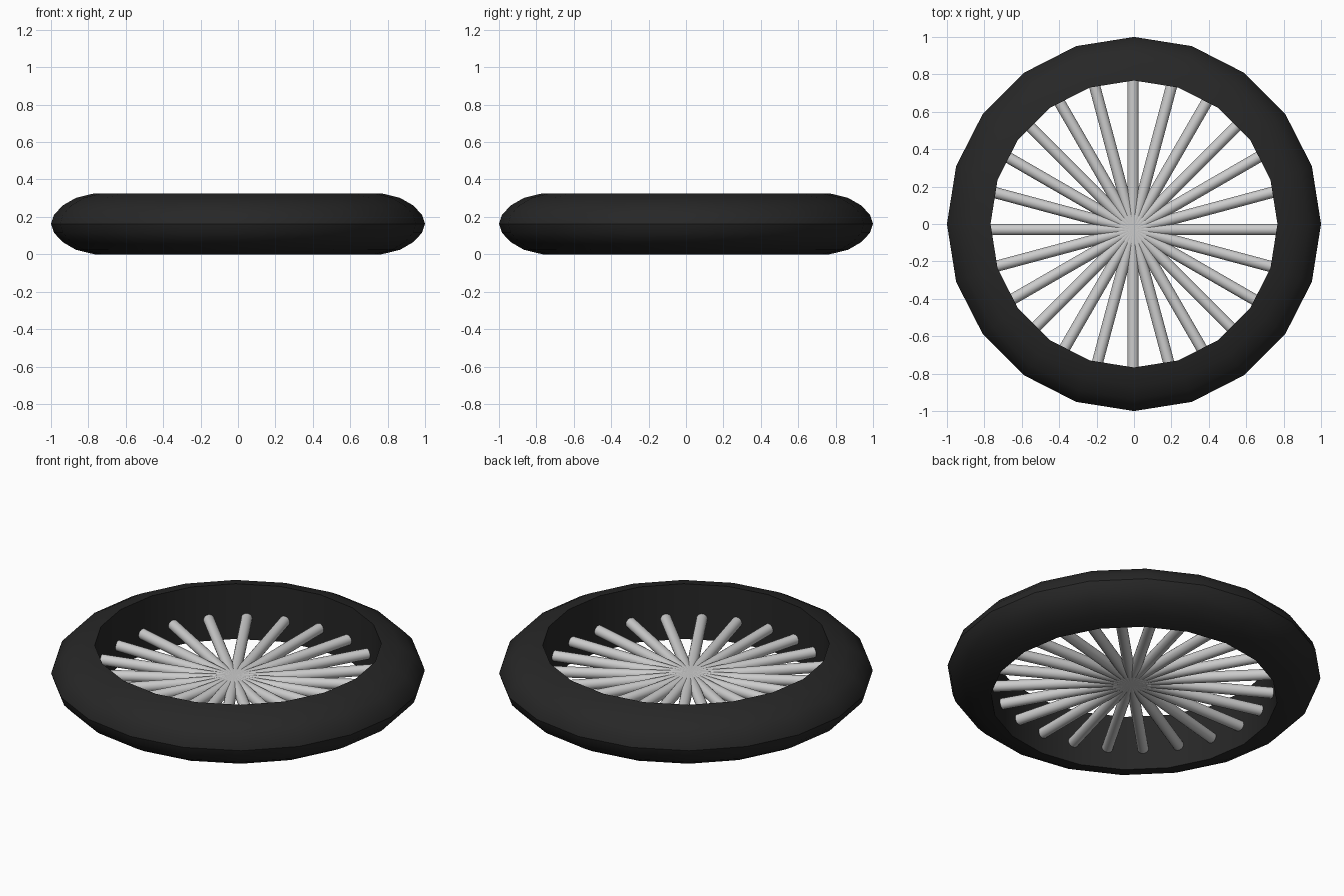
import bpy, bmesh, math
from mathutils import Matrix, Vector

if "Cube" in bpy.data.objects:
    bpy.data.objects.remove(bpy.data.objects["Cube"])

SIDES = 20
MID = 0.163


def add_object(name, bm, color=None):
    bmesh.ops.recalc_face_normals(bm, faces=bm.faces)
    mesh = bpy.data.meshes.new(name)
    bm.to_mesh(mesh)
    bm.free()
    ob = bpy.data.objects.new(name, mesh)
    bpy.context.collection.objects.link(ob)
    if color:
        mat = bpy.data.materials.new(name + "_material")
        mat.diffuse_color = color
        mat.use_nodes = True
        mat.node_tree.nodes["Principled BSDF"].inputs["Base Color"].default_value = mat.diffuse_color
        mesh.materials.append(mat)
    bpy.ops.object.select_all(action='DESELECT')
    ob.select_set(True)
    bpy.context.view_layer.objects.active = ob
    bpy.ops.object.shade_smooth_by_angle(angle=math.radians(35))
    return ob


# Tyre: rounded outside, straight inner wall, lathed in 20 steps
upper = [(0.767, 0.163), (0.866, 0.139), (0.937, 0.098), (0.984, 0.048)]
profile = [(r, MID + h) for r, h in upper] + [(1.0, MID)]
profile += [(r, MID - h) for r, h in reversed(upper)]
bm = bmesh.new()
rings = []
for i in range(SIDES):
    a = 2 * math.pi * i / SIDES
    rings.append([bm.verts.new((r * math.cos(a), r * math.sin(a), z)) for r, z in profile])
n = len(profile)
for i in range(SIDES):
    p, q = rings[i], rings[(i + 1) % SIDES]
    for j in range(n):
        k = (j + 1) % n
        bm.faces.new((p[j], q[j], q[k], p[k]))
add_object("tyre", bm, (0.02, 0.02, 0.02, 1))

# Spokes: 12 full-width rods crossing slightly off centre, ends buried in the tyre
bm = bmesh.new()
for i in range(12):
    m = (Matrix.Translation(Vector((-0.005, -0.03, 0.125)))
         @ Matrix.Rotation(math.radians(15 * i), 4, 'Z')
         @ Matrix.Rotation(math.pi / 2, 4, 'Y'))
    bmesh.ops.create_cone(bm, cap_ends=True, segments=20, radius1=0.03,
                          radius2=0.03, depth=1.6, matrix=m)
add_object("spokes", bm)
